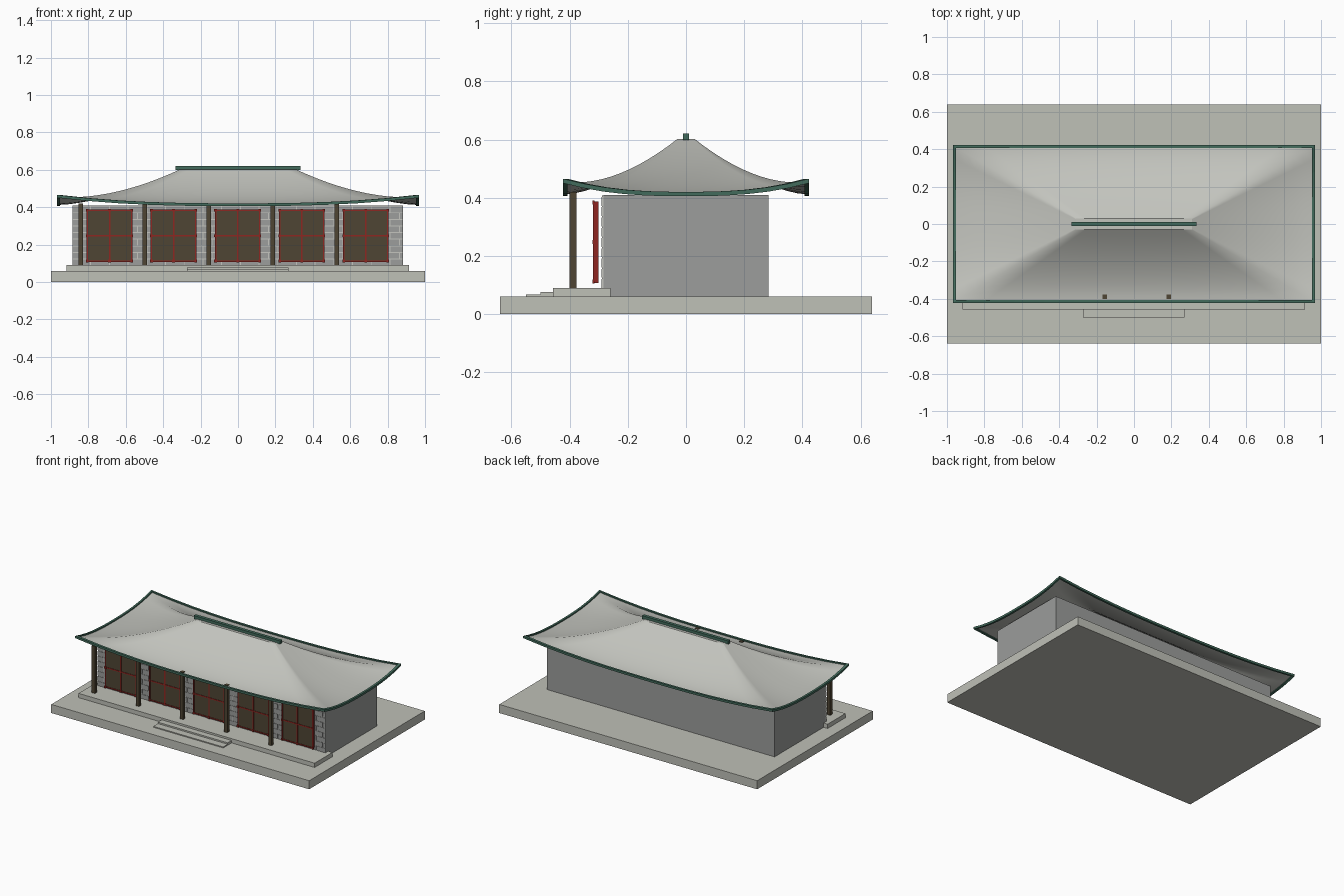
import bpy, bmesh
from mathutils import Vector

if "Cube" in bpy.data.objects:
    bpy.data.objects.remove(bpy.data.objects["Cube"])


def material(name, rgb):
    m = bpy.data.materials.new(name)
    lin = [c / 12.92 if c <= 0.04045 else ((c + 0.055) / 1.055) ** 2.4 for c in rgb]
    m.diffuse_color = (*lin, 1)
    m.use_nodes = True
    m.node_tree.nodes["Principled BSDF"].inputs["Base Color"].default_value = m.diffuse_color
    return m


STONE = material("pale_stone", (0.75, 0.755, 0.72))
TILE = material("roof_grey", (0.765, 0.77, 0.745))
WALL = material("wall_grey", (0.61, 0.615, 0.61))
MORTAR = material("mortar", (0.77, 0.77, 0.75))
GREEN = material("green_trim", (0.26, 0.42, 0.36))
WOOD = material("dark_wood", (0.31, 0.27, 0.20))
RED = material("red_lattice", (0.56, 0.15, 0.13))


def finish(name, bm, mat):
    bmesh.ops.recalc_face_normals(bm, faces=bm.faces)
    me = bpy.data.meshes.new(name)
    bm.to_mesh(me)
    bm.free()
    me.materials.append(mat)
    ob = bpy.data.objects.new(name, me)
    bpy.context.collection.objects.link(ob)
    return ob


def boxes(name, spans, mat):
    """One object made of boxes given as (x0, x1, y0, y1, z0, z1)."""
    bm = bmesh.new()
    for x0, x1, y0, y1, z0, z1 in spans:
        vs = bmesh.ops.create_cube(bm, size=1)["verts"]
        bmesh.ops.scale(bm, vec=(x1 - x0, y1 - y0, z1 - z0), verts=vs)
        bmesh.ops.translate(bm, vec=((x0 + x1) / 2, (y0 + y1) / 2, (z0 + z1) / 2), verts=vs)
    return finish(name, bm, mat)


# Platform, terrace and steps
boxes("platform", [(-1, 1, -0.64, 0.64, 0, 0.06)], STONE)
boxes("terrace", [(-0.916, 0.914, -0.457, -0.26, 0.06, 0.09)], STONE)
boxes("lower_step", [(-0.272, 0.27, -0.55, -0.457, 0.06, 0.067)], STONE)
boxes("upper_step", [(-0.272, 0.27, -0.50, -0.457, 0.06, 0.077)], STONE)

# Hall body with a brick front
X0, X1 = -0.885, 0.881
boxes("hall_walls", [(X0, X1, -0.283, 0.283, 0.06, 0.41)], WALL)
boxes("mortar_bed", [(X0, X1, -0.288, -0.283, 0.09, 0.408)], MORTAR)
bricks = []
ROWS, LENGTH, GAP = 9, 0.1, 0.005
pitch = 0.318 / ROWS
for r in range(ROWS):
    x = X0 - (LENGTH / 2 if r % 2 else 0)
    z = 0.09 + r * pitch
    while x < X1 - 0.01:
        bricks.append((max(x, X0), min(x + LENGTH - GAP, X1), -0.291, -0.287, z, z + pitch - GAP))
        x += LENGTH
boxes("front_bricks", bricks, WALL)

# Five lattice windows standing just clear of the wall, and five posts
SPACING = 0.3424
for i in range(5):
    cx = -0.687 + i * SPACING
    xs = (cx - 0.118, cx, cx + 0.118)
    zs = (0.112, 0.248, 0.384)
    boxes(f"window_pane_{i + 1}", [(cx - 0.118, cx + 0.118, -0.316, -0.304, 0.112, 0.384)], WOOD)
    t = 0.004
    bars = [(x - t, x + t, -0.319, -0.301, zs[0], zs[2]) for x in xs]
    bars += [(xs[0], xs[2], -0.319, -0.301, z - t, z + t) for z in zs]
    k = 0.007
    bars += [(x - k, x + k, -0.322, -0.314, z - k, z + k)
             for x in xs for z in zs if (x, z) != (xs[1], zs[1])]
    boxes(f"window_lattice_{i + 1}", bars, RED)
    px = -0.842 + i * SPACING
    boxes(f"post_{i + 1}", [(px - 0.012, px + 0.012, -0.4, -0.377, 0.09, 0.42)], WOOD)

# Roof: rectangular rings that sag from ridge to eaves and lift at the corners
EAVE_X, EAVE_Y, EAVE_Z = 0.96, 0.415, 0.412
TOP_X, TOP_Y, TOP_Z = 0.31, 0.03, 0.602
N, RINGS, LIFT = 12, 12, 0.045


def ring(hx, hy, z, lift):
    """Points round a rectangle, with the height raised toward each corner."""
    pts = []
    corners = [(-1, -1), (1, -1), (1, 1), (-1, 1)]
    for c in range(4):
        a, b = Vector(corners[c]), Vector(corners[(c + 1) % 4])
        for j in range(N):
            u = -1 + 2 * j / N
            p = a.lerp(b, j / N)
            pts.append((p.x * hx, p.y * hy, z + lift * abs(u) ** 2.6))
    return pts


def bridge(bm, a, b):
    for i in range(len(a)):
        j = (i + 1) % len(a)
        bm.faces.new((a[i], a[j], b[j], b[i])).smooth = True


bm = bmesh.new()
loops = []
for r in range(RINGS + 1):
    s = r / RINGS
    pts = ring(EAVE_X + (TOP_X - EAVE_X) * s, EAVE_Y + (TOP_Y - EAVE_Y) * s,
               EAVE_Z + (TOP_Z - EAVE_Z) * s ** 1.6, LIFT * (1 - s) ** 2)
    loops.append([bm.verts.new(p) for p in pts])
for a, b in zip(loops, loops[1:]):
    bridge(bm, a, b)
cap = bm.faces.new(loops[-1])
for e in cap.edges:
    e.smooth = False
roof = finish("roof", bm, TILE)
if roof.data.polygons[-1].normal.z < 0:
    roof.data.flip_normals()

# Green eave trim: a square section swept round the eave
bm = bmesh.new()
h = 0.0075
section = [(-h, -h), (h, -h), (h, h), (-h, h)]
loops = [[bm.verts.new(p) for p in ring(EAVE_X + d, EAVE_Y + d, EAVE_Z + 0.001 + dz, LIFT)]
         for d, dz in section]
for i in range(4):
    bridge(bm, loops[i], loops[(i + 1) % 4])
for f in bm.faces:
    f.smooth = False
finish("eave_trim", bm, GREEN)

# Ridge beam
boxes("ridge_beam", [(-0.335, 0.333, -0.011, 0.011, 0.598, 0.621)], GREEN)
